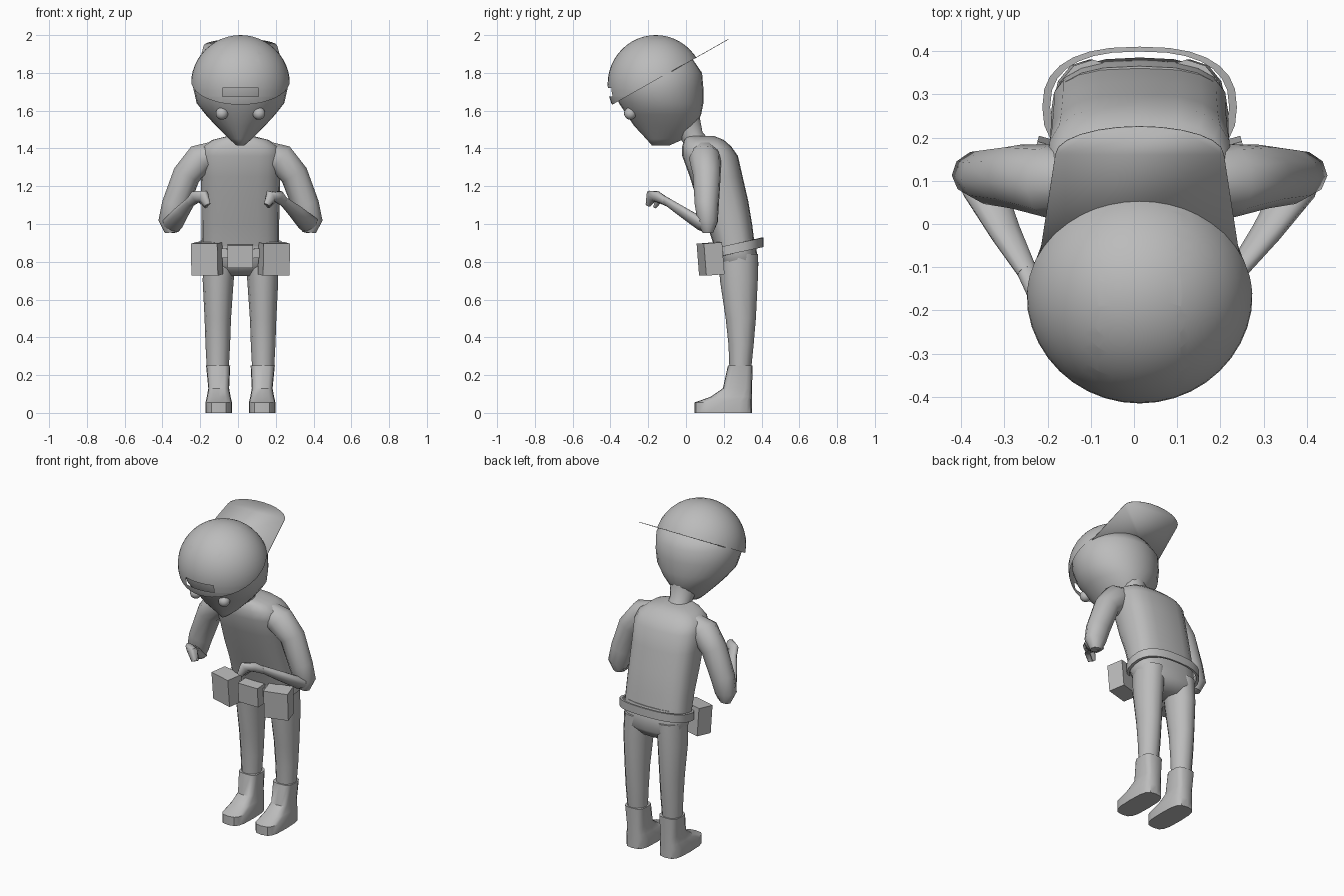
import bpy, bmesh
from math import sin, cos, pi, atan, copysign
from mathutils import Vector, Matrix

CX = 0.013            # centre line of the figure
TILT = atan(0.566)    # pitch of the cap

old = bpy.data.objects.get("Cube")
if old:
    bpy.data.objects.remove(old, do_unlink=True)

grey = bpy.data.materials.new("plain_grey")
grey.use_nodes = True
COLOUR = (0.5, 0.5, 0.5, 1)
grey.diffuse_color = COLOUR
grey.node_tree.nodes["Principled BSDF"].inputs["Base Color"].default_value = COLOUR


def finish(name, bm, angle=40):
    bmesh.ops.recalc_face_normals(bm, faces=bm.faces)
    mesh = bpy.data.meshes.new(name)
    bm.to_mesh(mesh)
    bm.free()
    ob = bpy.data.objects.new(name, mesh)
    ob.data.materials.append(grey)
    bpy.context.collection.objects.link(ob)
    bpy.ops.object.select_all(action='DESELECT')
    ob.select_set(True)
    bpy.context.view_layer.objects.active = ob
    bpy.ops.object.shade_smooth_by_angle(angle=angle * pi / 180)
    return ob


def skin(name, rings, angle=40):
    """Bridge equal rings of points and cap both ends."""
    bm = bmesh.new()
    vs = [[bm.verts.new(p) for p in r] for r in rings]
    n = len(vs[0])
    for a, b in zip(vs, vs[1:]):
        for i in range(n):
            j = (i + 1) % n
            bm.faces.new((a[i], a[j], b[j], b[i]))
    bm.faces.new(vs[0])
    bm.faces.new(vs[-1])
    return finish(name, bm, angle)


def loft(name, sections, x=0, n=16, power=1.0, angle=40, side=1):
    """Sections are (z, front y, back y, half width, x offset)."""
    rings = []
    for z, y0, y1, rx, dx in sections:
        ring = []
        for i in range(n):
            c, s = cos(2 * pi * i / n), sin(2 * pi * i / n)
            c, s = (copysign(abs(v) ** power, v) for v in (c, s))
            ring.append((CX + side * (x + dx) + rx * c, (y0 + y1) / 2 + s * (y1 - y0) / 2, z))
        rings.append(ring)
    return skin(name, rings, angle)


def tube(name, path, n=10, angle=60):
    """Path entries are (point, radius across, radius along the bend)."""
    pts = [Vector(p) for p, _, _ in path]
    rings = []
    for i, (p, ra, rb) in enumerate(path):
        d = (pts[min(i + 1, len(pts) - 1)] - pts[max(i - 1, 0)]).normalized()
        u = d.cross(Vector((0, 1, 0.3))).normalized()
        v = d.cross(u)
        rings.append([pts[i] + u * ra * cos(2 * pi * k / n) + v * rb * sin(2 * pi * k / n)
                      for k in range(n)])
    return skin(name, rings, angle)


def box(name, centre, size, turn, tip=0):
    bm = bmesh.new()
    bmesh.ops.create_cube(bm, size=1)
    m = (Matrix.Translation(centre) @ Matrix.Rotation(turn, 4, 'Z')
         @ Matrix.Rotation(tip, 4, 'X') @ Matrix.Diagonal((*size, 1)))
    bm.transform(m)
    return finish(name, bm)


# Head, tapering to the chin
loft("head", [(1.415, -0.18, -0.09, 0.02, 0), (1.45, -0.21, -0.01, 0.06, 0),
              (1.52, -0.275, 0.055, 0.13, 0), (1.58, -0.315, 0.08, 0.185, 0),
              (1.64, -0.355, 0.092, 0.232, 0), (1.72, -0.385, 0.092, 0.25, 0),
              (1.80, -0.385, 0.085, 0.25, 0), (1.88, -0.35, 0.03, 0.2, 0)], n=28, angle=60)
tube("neck", [((CX, 0.0, 1.54), 0.08, 0.08), ((CX, 0.035, 1.46), 0.065, 0.06),
              ((CX, 0.08, 1.38), 0.09, 0.08)], n=14)

# Eyes
for side, label in ((1, "left"), (-1, "right")):
    bm = bmesh.new()
    bmesh.ops.create_uvsphere(bm, u_segments=16, v_segments=10, radius=0.033)
    bm.transform(Matrix.Translation((CX + side * 0.098, -0.295, 1.585)))
    finish(label + "_eye", bm, 60)

# Cap dome cut at the tilted rim, with a strap opening
bm = bmesh.new()
bmesh.ops.create_uvsphere(bm, u_segments=40, v_segments=24, radius=1)
bm.transform(Matrix.Translation((CX, -0.16, 1.74)) @ Matrix.Diagonal((0.262, 0.255, 0.26, 1)))
rim_normal = Vector((0, -sin(TILT), cos(TILT)))


def cut(co, no, clear=False):
    bmesh.ops.bisect_plane(bm, geom=bm.verts[:] + bm.edges[:] + bm.faces[:],
                           plane_co=co, plane_no=no, clear_inner=clear)


cut((0, -0.155, 1.765), rim_normal, True)
for x in (CX - 0.095, CX + 0.095):
    cut((x, 0, 0), (1, 0, 0))
for z in (1.675, 1.72):
    cut((0, 0, z), (0, 0, 1))
gap = [f for f in bm.faces if abs(f.calc_center_median().x - CX) < 0.095
       and 1.675 < f.calc_center_median().z < 1.72 and f.calc_center_median().y < -0.3]
bmesh.ops.delete(bm, geom=gap, context='FACES')
finish("cap_dome", bm, 60)

# Brim, a thin sheet in the rim plane
bm = bmesh.new()
outline = [(0.235, -0.10)] + [(0.195 * cos(a), 0.16 + 0.065 * sin(a))
                              for a in (i * pi / 12 for i in range(13))] + [(-0.235, -0.10)]
bm.faces.new([bm.verts.new((CX + x, y, 1.765 + 0.566 * (y + 0.155))) for x, y in outline])
brim = finish("cap_brim", bm)
brim.modifiers.new("thickness", 'SOLIDIFY').thickness = 0.003

# Torso and hips
loft("torso", [(0.88, 0.15, 0.365, 0.205, 0), (1.0, 0.11, 0.35, 0.205, 0),
               (1.12, 0.06, 0.33, 0.207, 0), (1.25, 0.02, 0.30, 0.21, 0),
               (1.36, -0.02, 0.275, 0.215, 0), (1.41, -0.02, 0.24, 0.20, 0),
               (1.445, -0.01, 0.20, 0.15, 0), (1.465, 0.0, 0.15, 0.07, 0)], n=20, power=0.7, angle=60)
loft("hips", [(0.92, 0.15, 0.365, 0.2, 0), (0.85, 0.15, 0.375, 0.203, 0),
              (0.78, 0.17, 0.385, 0.19, 0), (0.725, 0.22, 0.34, 0.09, 0)], n=20, power=0.75, angle=60)

# Belt, lower at the front
bm = bmesh.new()
n = 28
rows = []
for k, (grow, up) in enumerate([(1, -0.025), (1, 0.025), (0.92, 0.025), (0.92, -0.025)]):
    row = []
    for i in range(n):
        c, s = (copysign(abs(v) ** 0.8, v) for v in (cos(2 * pi * i / n), sin(2 * pi * i / n)))
        row.append(bm.verts.new((CX + 0.225 * grow * c, 0.27 + 0.14 * grow * s,
                                 0.873 + 0.03 * s + up)))
    rows.append(row)
for k in range(4):
    a, b = rows[k], rows[(k + 1) % 4]
    for i in range(n):
        j = (i + 1) % n
        bm.faces.new((a[i], a[j], b[j], b[i]))
finish("belt", bm)

# Belt pouches
box("middle_pouch", (CX, 0.12, 0.83), (0.135, 0.08, 0.12), 0, 0.06)
for side, label in ((1, "left"), (-1, "right")):
    box(label + "_pouch", (CX + side * 0.178, 0.13, 0.815), (0.145, 0.1, 0.17), side * 0.27, 0.08)

# Limbs, the hands posed slightly differently
for side, label, reach in ((1, "left", 0.035), (-1, "right", 0.0)):
    def at(x, y, z):
        return (CX + side * x, y, z)

    loft(label + "_leg", [(0.84, 0.17, 0.38, 0.088, 0.108), (0.7, 0.18, 0.38, 0.082, 0.118),
                          (0.5, 0.21, 0.37, 0.07, 0.12), (0.36, 0.225, 0.358, 0.065, 0.12),
                          (0.23, 0.23, 0.345, 0.058, 0.12)], n=12, angle=60, side=side)
    loft(label + "_boot", [(0, 0.045, 0.35, 0.07, 0.115), (0.055, 0.045, 0.35, 0.07, 0.115),
                           (0.085, 0.13, 0.35, 0.063, 0.115), (0.13, 0.195, 0.35, 0.055, 0.115),
                           (0.25, 0.222, 0.352, 0.064, 0.118)], n=16, power=0.6, side=side)
    tube(label + "_upper_arm", [(at(0.14, 0.10, 1.37), 0.07, 0.07), (at(0.21, 0.10, 1.345), 0.085, 0.085),
                                (at(0.285, 0.11, 1.26), 0.075, 0.075),
                                (at(0.345, 0.11, 1.1), 0.072, 0.065),
                                (at(0.37, 0.115, 1.01), 0.065, 0.055),
                                (at(0.365, 0.115, 0.955), 0.035, 0.03)])
    tube(label + "_forearm", [(at(0.365, 0.13, 0.975), 0.045, 0.025), (at(0.36, 0.08, 1.0), 0.055, 0.033),
                              (at(0.31 - reach / 2, -0.02, 1.065), 0.04, 0.026),
                              (at(0.26 - reach, -0.11, 1.125), 0.025, 0.02)])
    tube(label + "_hand", [(at(0.27 - reach, -0.09, 1.11), 0.024, 0.02),
                           (at(0.235 - reach, -0.15, 1.145), 0.036, 0.024),
                           (at(0.195 - reach, -0.185, 1.145), 0.036, 0.028),
                           (at(0.175 - reach, -0.2, 1.10), 0.018, 0.014)])
    tube(label + "_thumb", [(at(0.225 - reach, -0.14, 1.14), 0.016, 0.016),
                            (at(0.2 - reach, -0.15, 1.115), 0.015, 0.015),
                            (at(0.18 - reach, -0.165, 1.09), 0.01, 0.01)], n=8)
